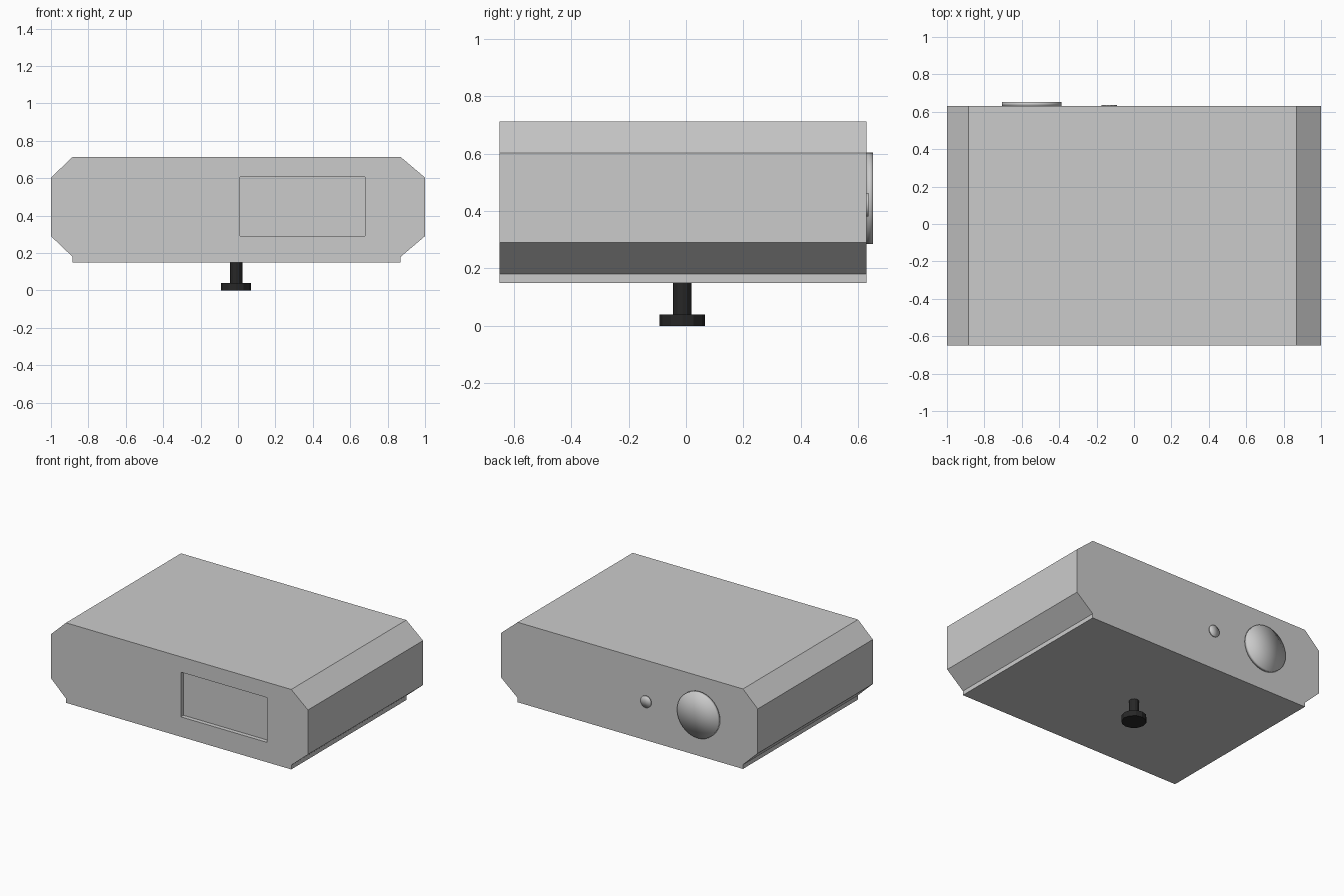
import bpy, bmesh, math
from mathutils import Matrix, Vector

cube = bpy.data.objects.get("Cube")
if cube:
    bpy.data.objects.remove(cube, do_unlink=True)


def material(name, value):
    m = bpy.data.materials.new(name)
    m.use_nodes = True
    colour = (value, value, value, 1)
    m.diffuse_color = colour
    m.node_tree.nodes["Principled BSDF"].inputs["Base Color"].default_value = colour
    return m


grey = material("casing grey", 0.6)
black = material("screw black", 0.02)


def add_object(name, bm, mat):
    bmesh.ops.recalc_face_normals(bm, faces=bm.faces)
    mesh = bpy.data.meshes.new(name)
    bm.to_mesh(mesh)
    bm.free()
    mesh.materials.append(mat)
    ob = bpy.data.objects.new(name, mesh)
    bpy.context.collection.objects.link(ob)
    return ob


def disc(name, centre, radius, depth, sides, mat, axis="Z", smooth=False):
    """Cylinder with fan caps, running along the axis from its base centre."""
    bm = bmesh.new()
    bmesh.ops.create_cone(bm, cap_ends=True, cap_tris=True, segments=sides,
                          radius1=radius, radius2=radius, depth=depth,
                          matrix=Matrix.Translation((0, 0, depth / 2)))
    if axis == "Y":
        bmesh.ops.rotate(bm, verts=bm.verts, matrix=Matrix.Rotation(-math.pi / 2, 3, "X"))
    bmesh.ops.translate(bm, verts=bm.verts, vec=centre)
    for f in bm.faces:
        f.smooth = smooth
    return add_object(name, bm, mat)


# Casing: chamfered profile swept front to back
FRONT, BACK = -0.65, 0.63
profile = [(-0.885, 0.15), (0.87, 0.15), (0.87, 0.18), (1, 0.29), (1, 0.603),
           (0.87, 0.713), (-0.885, 0.713), (-1, 0.603), (-1, 0.29), (-0.885, 0.18)]
bm = bmesh.new()
face = bm.faces.new([bm.verts.new((x, FRONT, z)) for x, z in profile])
swept = bmesh.ops.extrude_face_region(bm, geom=[face], use_keep_orig=True)
bmesh.ops.translate(bm, vec=(0, BACK - FRONT, 0),
                    verts=[g for g in swept["geom"] if isinstance(g, bmesh.types.BMVert)])
casing = add_object("casing", bm, grey)

# Shallow rectangular recess cut in the front
bm = bmesh.new()
bmesh.ops.create_cube(bm, size=1)
bmesh.ops.scale(bm, verts=bm.verts, vec=(0.67, 0.06, 0.315))
bmesh.ops.translate(bm, verts=bm.verts, vec=(0.345, FRONT, 0.4475))
cutter = add_object("recess_cutter", bm, grey)
cutter.hide_render = True
cutter.hide_viewport = True
cut = casing.modifiers.new("recess", "BOOLEAN")
cut.operation = "DIFFERENCE"
cut.solver = "EXACT"
cut.object = cutter

# Round buttons on the back, shaded softly over the rim
disc("large_lens", (-0.547, BACK, 0.445), 0.16, 0.023, 32, grey, "Y", True)
disc("small_lens", (-0.132, BACK, 0.423), 0.041, 0.007, 32, grey, "Y", True)

# Mounting screw underneath
disc("screw_stem", (-0.01, -0.013, 0.04), 0.033, 0.112, 12, black)
disc("screw_knob", (-0.01, -0.013, 0), 0.08, 0.04, 12, black)
